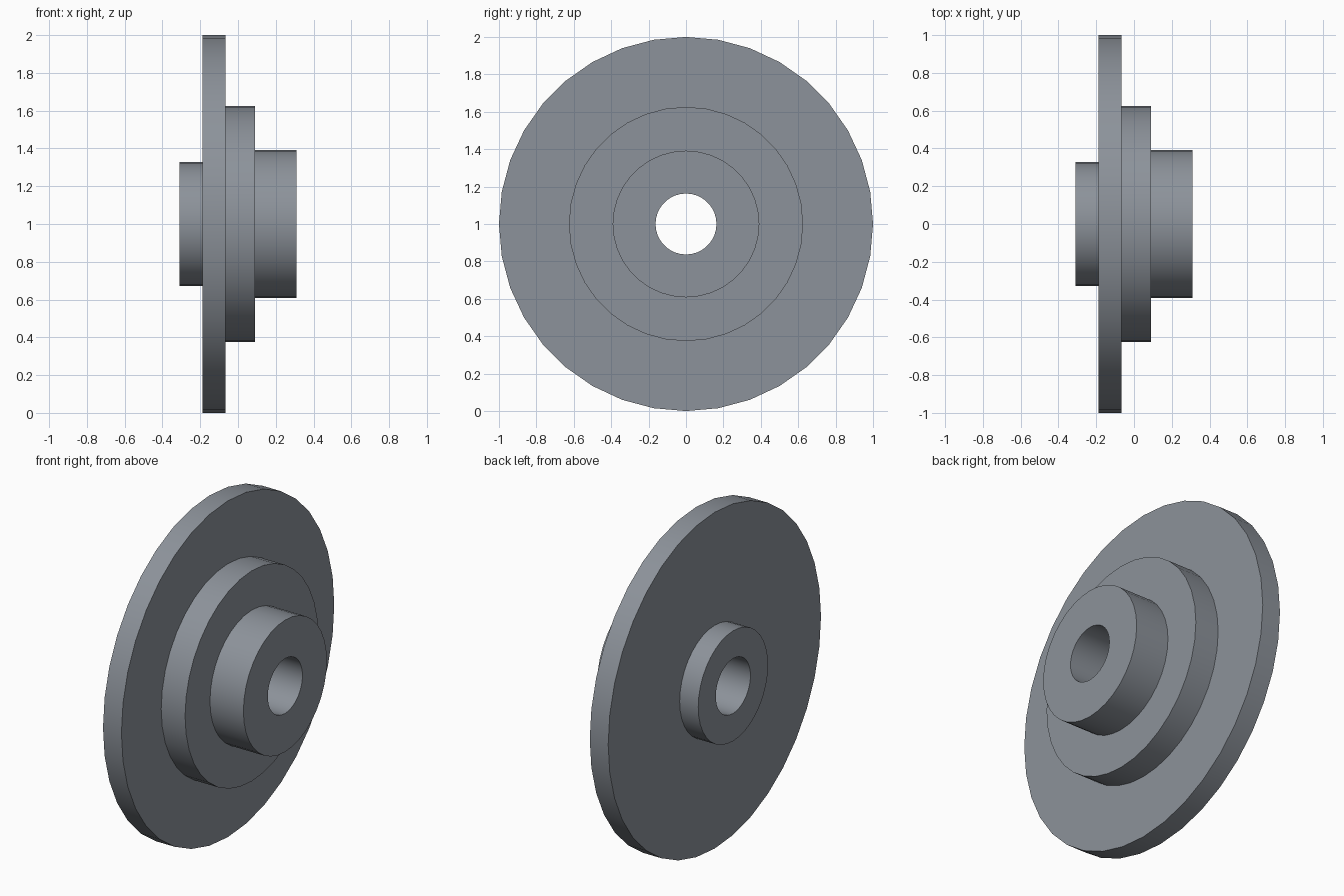
import bpy, bmesh, math
from mathutils import Vector

if "Cube" in bpy.data.objects:
    bpy.data.objects.remove(bpy.data.objects["Cube"])

SIDES = 36
CENTRE = Vector((0, 0, 1))

# Closed cross-section of the turned part: (position along x, radius)
profile = [
    (-0.31, 0.163), (-0.31, 0.328),     # rear boss
    (-0.188, 0.328), (-0.188, 1.0),     # large disc
    (-0.067, 1.0), (-0.067, 0.626),     # middle step
    (0.09, 0.626), (0.09, 0.392),       # front hub
    (0.31, 0.392), (0.31, 0.163),       # end of the bore
]

# Revolve the section around the x axis
bm = bmesh.new()
verts = [bm.verts.new((x, 0, CENTRE.z + r)) for x, r in profile]
edges = [bm.edges.new((v, verts[(i + 1) % len(verts)])) for i, v in enumerate(verts)]
bmesh.ops.spin(bm, geom=verts + edges, cent=CENTRE, axis=(1, 0, 0),
               angle=math.tau, steps=SIDES, use_duplicate=False)
bmesh.ops.remove_doubles(bm, verts=bm.verts[:], dist=1e-4)
bmesh.ops.recalc_face_normals(bm, faces=bm.faces[:])

mesh = bpy.data.meshes.new("stepped_flange")
bm.to_mesh(mesh)
bm.free()
flange = bpy.data.objects.new("stepped_flange", mesh)
bpy.context.collection.objects.link(flange)

# Dark blue-grey steel
steel = bpy.data.materials.new("steel")
steel.diffuse_color = (0.265, 0.29, 0.325, 1)
steel.use_nodes = True
steel.node_tree.nodes["Principled BSDF"].inputs["Base Color"].default_value = steel.diffuse_color
mesh.materials.append(steel)

# Smooth round walls, sharp step edges
bpy.context.view_layer.objects.active = flange
flange.select_set(True)
bpy.ops.object.shade_smooth_by_angle(angle=math.radians(30))
